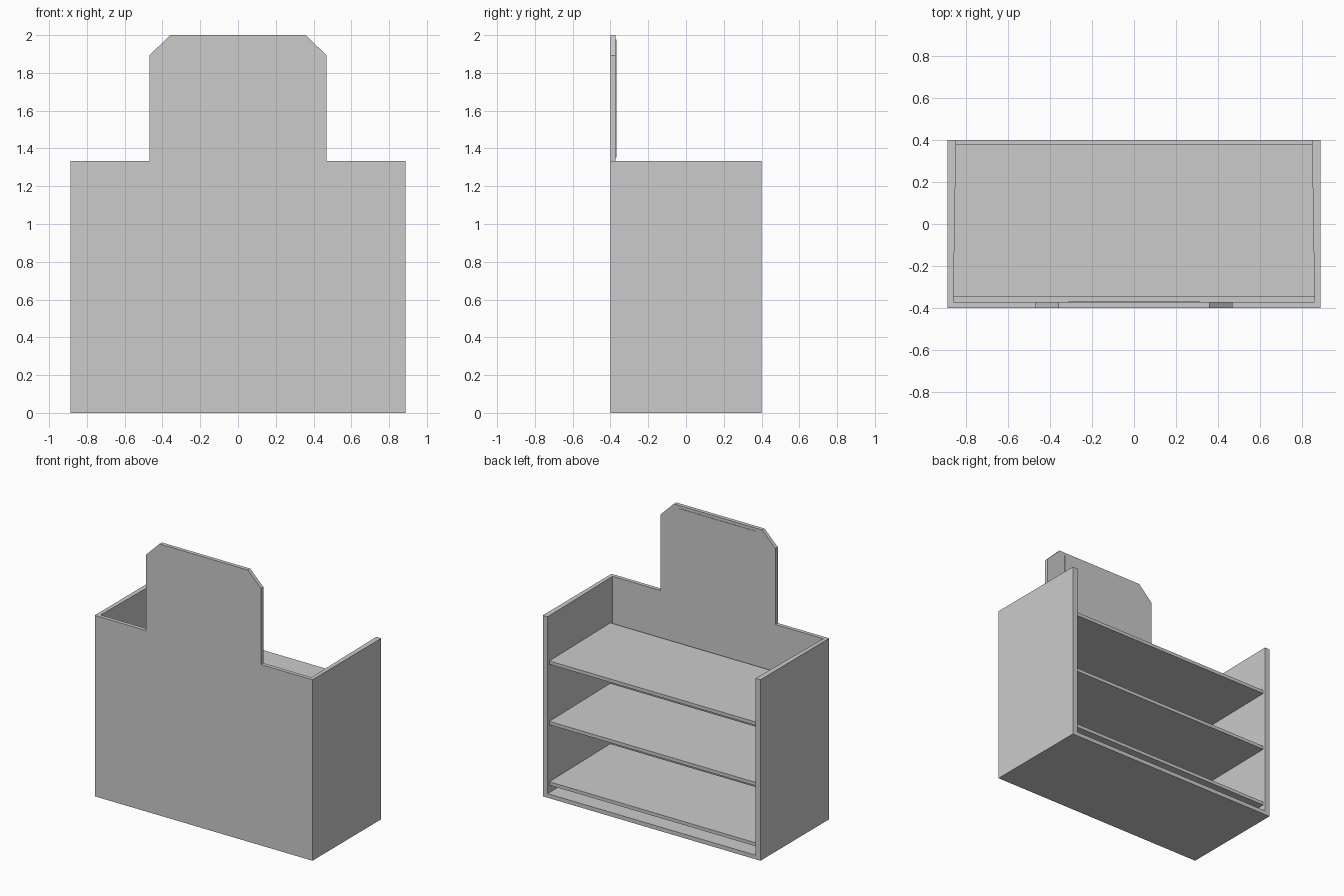
import bpy
import bmesh
from mathutils import Vector

if "Cube" in bpy.data.objects:
    bpy.data.objects.remove(bpy.data.objects["Cube"])

W, D, H = 0.887, 0.4, 1.333      # half width, half depth, cabinet height
IN_F, IN_B = 0.859, 0.847        # inner half width at front and back (tapered walls)
PANEL_Y = -0.372                 # inner face of the front panel


def prism(name, points, offset):
    """Extrude a closed 3D outline along an offset vector."""
    bm = bmesh.new()
    face = bm.faces.new([bm.verts.new(p) for p in points])
    ext = bmesh.ops.extrude_face_region(bm, geom=[face])
    verts = [g for g in ext["geom"] if isinstance(g, bmesh.types.BMVert)]
    bmesh.ops.translate(bm, verts=verts, vec=Vector(offset))
    bmesh.ops.recalc_face_normals(bm, faces=bm.faces)
    mesh = bpy.data.meshes.new(name)
    bm.to_mesh(mesh)
    bm.free()
    obj = bpy.data.objects.new(name, mesh)
    bpy.context.collection.objects.link(obj)
    return obj


def inner_x(y):
    """Half width between the tapered side walls at depth y."""
    t = (y - PANEL_Y) / (D - PANEL_Y)
    return IN_F + (IN_B - IN_F) * t


def slab(name, y0, y1, z0, z1):
    """Horizontal board fitted between the side walls."""
    a, b = inner_x(y0), inner_x(y1)
    return prism(name, [(-a, y0, z0), (a, y0, z0), (b, y1, z0), (-b, y1, z0)],
                 (0, 0, z1 - z0))


# Front panel with raised, chamfered sign board
half = [(W, 0), (W, H), (0.468, H), (0.468, 1.893), (0.36, 2.0)]
outline = half + [(-x, z) for x, z in reversed(half)]
prism("front_panel", [(x, -D, z) for x, z in outline], (0, PANEL_Y + D, 0))

# Thin plate on the back of the sign board
prism("sign_back_plate",
      [(-0.315, PANEL_Y, 1.352), (0.315, PANEL_Y, 1.352),
       (0.315, PANEL_Y, 1.978), (-0.315, PANEL_Y, 1.978)], (0, 0.003, 0))

# Tapered side walls
for side, s in (("left", -1), ("right", 1)):
    prism(side + "_wall",
          [(s * W, PANEL_Y, 0), (s * W, D, 0), (s * IN_B, D, 0), (s * IN_F, PANEL_Y, 0)],
          (0, 0, H))

# Base board and three shelves
slab("base_board", PANEL_Y, D, 0, 0.03)
for i, top in enumerate((0.11, 0.555, 1.0)):
    slab(f"shelf_{i + 1}", -0.347, 0.38, top - 0.025, top)
